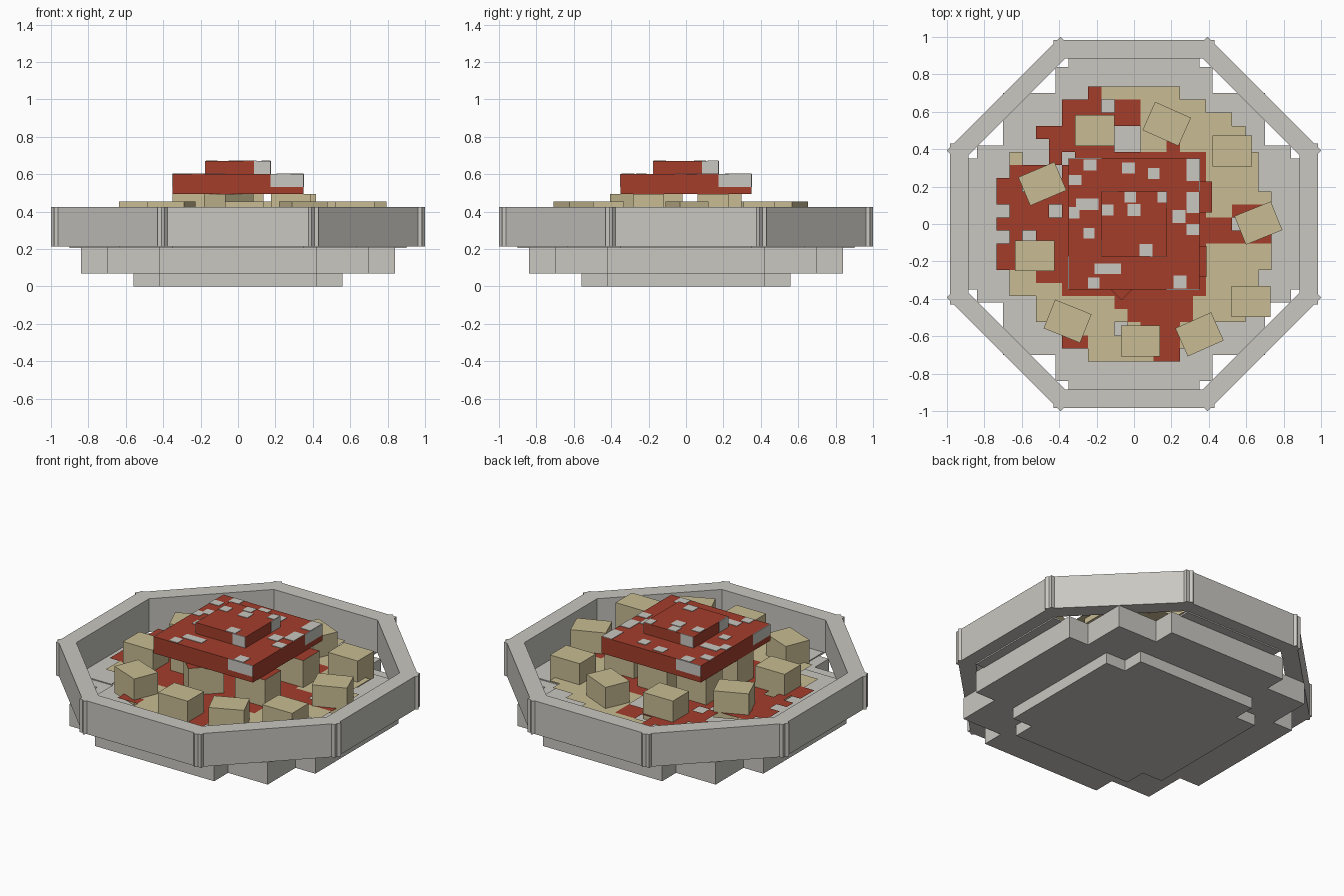
import bpy, bmesh, math
from mathutils import Matrix, Vector


def material(name, rgb):
    m = bpy.data.materials.new(name)
    m.diffuse_color = (*rgb, 1)
    return m


GREY = material("pale grey", (0.58, 0.57, 0.53))
RED = material("sauce red", (0.37, 0.048, 0.024))
TAN = material("pasta tan", (0.58, 0.50, 0.29))


def finish(name, bm, mats):
    me = bpy.data.meshes.new(name)
    bm.to_mesh(me)
    bm.free()
    for m in mats:
        me.materials.append(m)
    ob = bpy.data.objects.new(name, me)
    bpy.context.collection.objects.link(ob)
    return ob


def box(name, center, size, mats, angle=0.0, top=0):
    """Box turned about z; top is the material index of its upper face."""
    bm = bmesh.new()
    bmesh.ops.create_cube(bm, size=1)
    bm.normal_update()
    for f in bm.faces:
        f.material_index = top if f.normal.z > 0.9 else 0
    bmesh.ops.transform(bm, verts=bm.verts, matrix=Matrix.Translation(center)
                        @ Matrix.Rotation(math.radians(angle), 4, 'Z')
                        @ Matrix.Diagonal((*size, 1)))
    return finish(name, bm, mats)


def span(name, x0, x1, y0, y1, z0, z1, mat):
    return box(name, ((x0 + x1) / 2, (y0 + y1) / 2, (z0 + z1) / 2),
               (x1 - x0, y1 - y0, z1 - z0), [mat])


def stepped_plate(name, corner, z0, z1):
    """Stepped outline: one corner of the plan repeated by quarter turns."""
    pts = []
    for k in range(4):
        rot = Matrix.Rotation(k * math.pi / 2, 3, 'Z')
        pts += [rot @ Vector((x, y, z0)) for x, y in corner]
    bm = bmesh.new()
    base = bm.faces.new([bm.verts.new(p) for p in pts])
    ext = bmesh.ops.extrude_face_region(bm, geom=[base], use_keep_orig=True)
    for v in ext["geom"]:
        if isinstance(v, bmesh.types.BMVert):
            v.co.z = z1
    bmesh.ops.recalc_face_normals(bm, faces=bm.faces)
    return finish(name, bm, [GREY])


# Bowl: foot, body and inner floor
stepped_plate("bowl_foot", [(.56, .42), (.42, .42), (.42, .56)], 0, .07)
stepped_plate("bowl_body", [(.84, .42), (.70, .42), (.70, .70),
                            (.42, .70), (.42, .84)], .07, .21)
stepped_plate("bowl_floor", [(.90, .35), (.635, .35), (.635, .635),
                             (.35, .635), (.35, .90)], .205, .216)

# Bowl: eight rim walls
for k in range(8):
    a = k * math.pi / 4
    box(f"rim_wall_{k}", (.935 * math.cos(a), .935 * math.sin(a), .319),
        (.10, .86, .212), [GREY], angle=k * 45)

# Flat bed of pasta and sauce: (x0, x1, y0, y1) patches on a square grid
pasta = [(-.175, .245, .665, .735), (-.175, .385, .525, .665),
         (.035, .525, .385, .595), (.315, .595, .245, .525),
         (.315, .665, .105, .385), (.595, .735, .105, .175),
         (.385, .665, -.455, .105), (.595, .735, -.245, -.105),
         (.315, .595, -.525, -.315), (-.665, -.595, .245, .385),
         (-.665, -.525, -.385, -.105), (-.595, -.315, -.385, -.245),
         (-.525, -.035, -.525, -.315), (-.385, .035, -.665, -.525),
         (-.245, .245, -.765, -.595), (.245, .385, -.665, -.525)]
sauce = [(-.385, .385, -.385, .385), (-.245, -.175, .665, .735),
         (-.385, -.175, .595, .665), (-.385, -.105, .385, .595),
         (-.525, -.245, .455, .525), (-.455, -.245, .315, .455),
         (-.105, .035, .525, .665), (-.665, -.315, .105, .315),
         (-.735, -.385, .105, .245), (-.665, -.315, -.105, .105),
         (-.735, -.595, -.245, -.105), (-.735, -.595, -.035, .035),
         (-.525, -.385, -.315, -.105), (.315, .595, -.105, .035),
         (.525, .735, -.105, .105), (-.105, .315, -.455, -.315),
         (-.035, .315, -.525, -.455), (.035, .245, -.665, -.525),
         (.105, .245, -.765, -.665), (-.385, -.245, -.695, -.625),
         (.175, .245, .385, .455)]
gaps = [(-.595, -.525, .175, .245), (-.595, -.525, -.105, -.035),
        (-.455, -.385, .035, .105), (-.455, -.385, .245, .315),
        (-.175, -.105, .595, .665), (-.525, -.455, -.245, -.175),
        (-.385, -.315, .315, .385), (.525, .595, -.035, .035),
        (-.105, -.035, -.595, -.525)]


def covered(patches, x, y):
    return any(a < x < b and c < y < d for a, b, c, d in patches)


bm = bmesh.new()
for i in range(22):
    for j in range(22):
        x, y = -.77 + .07 * i, -.77 + .07 * j
        red = covered(sauce, x, y)
        if covered(gaps, x, y) or not (red or covered(pasta, x, y)):
            continue
        f = bm.faces.new([bm.verts.new((x + .035 * sx, y + .035 * sy, .32))
                          for sx, sy in ((-1, -1), (1, -1), (1, 1), (-1, 1))])
        f.material_index = int(red)
bmesh.ops.remove_doubles(bm, verts=bm.verts, dist=.001)
finish("pasta_bed", bm, [TAN, RED])

# Ring of loose pasta chunks: x, y, turn
chunks = [(-.21, .50, 0), (.175, .535, -24), (.525, .39, 0), (-.49, .215, 23),
          (.665, .005, 22), (-.53, -.17, 0), (.625, -.415, 0),
          (-.355, -.52, -22), (.35, -.59, 24), (.035, -.625, 0)]
for i, (x, y, turn) in enumerate(chunks):
    box(f"outer_chunk_{i}", (x, y, .37), (.21, .165, .17), [TAN], turn)

# Chunks with sauced tops that carry the slab
props = [(.312, .145, 0), (.282, -.20, 0), (-.05, -.275, 45),
         (-.245, -.10, 0), (-.235, .20, 0), (.03, .215, 0)]
for i, (x, y, turn) in enumerate(props):
    box(f"inner_chunk_{i}", (x, y, .408), (.21, .165, .172), [TAN, RED], turn, 1)

# Two stacked sauce slabs
span("lower_slab", -.35, .35, -.35, .35, .494, .60, RED)
span("upper_slab", -.175, .175, -.175, .175, .60, .67, RED)

# Cheese flakes on the slab tops: x, y, width, depth
lower_flakes = [(-.315, .235, .07, .055), (-.235, .315, .07, .06),
                (-.03, .30, .07, .06), (.105, .27, .06, .06),
                (.315, .29, .07, .12), (-.25, .105, .12, .06),
                (-.32, .06, .055, .06), (.315, .115, .07, .11),
                (.24, .04, .07, .07), (.315, -.03, .07, .06),
                (-.14, -.24, .14, .055), (.245, -.31, .07, .07),
                (-.215, -.315, .06, .06), (-.24, -.05, .06, .055)]
upper_flakes = [(-.14, .075, .06, .06), (0, .075, .07, .065),
                (.15, .145, .05, .06), (.065, -.14, .07, .065),
                (-.02, .145, .06, .06)]
for label, flakes, z in (("lower", lower_flakes, .60), ("upper", upper_flakes, .67)):
    for i, (x, y, w, d) in enumerate(flakes):
        box(f"{label}_flake_{i}", (x, y, z + .001), (w, d, .004), [GREY])

# Cheese patches on the slab sides, repeated on all four sides
for k in range(4):
    rot = Matrix.Rotation(k * math.pi / 2, 3, 'Z')
    for label, c, size in (("lower", (.2625, -.35, .566), (.175, .004, .07)),
                           ("upper", (.13, -.175, .636), (.09, .004, .07))):
        box(f"{label}_side_cheese_{k}", rot @ Vector(c), size, [GREY], k * 90)
